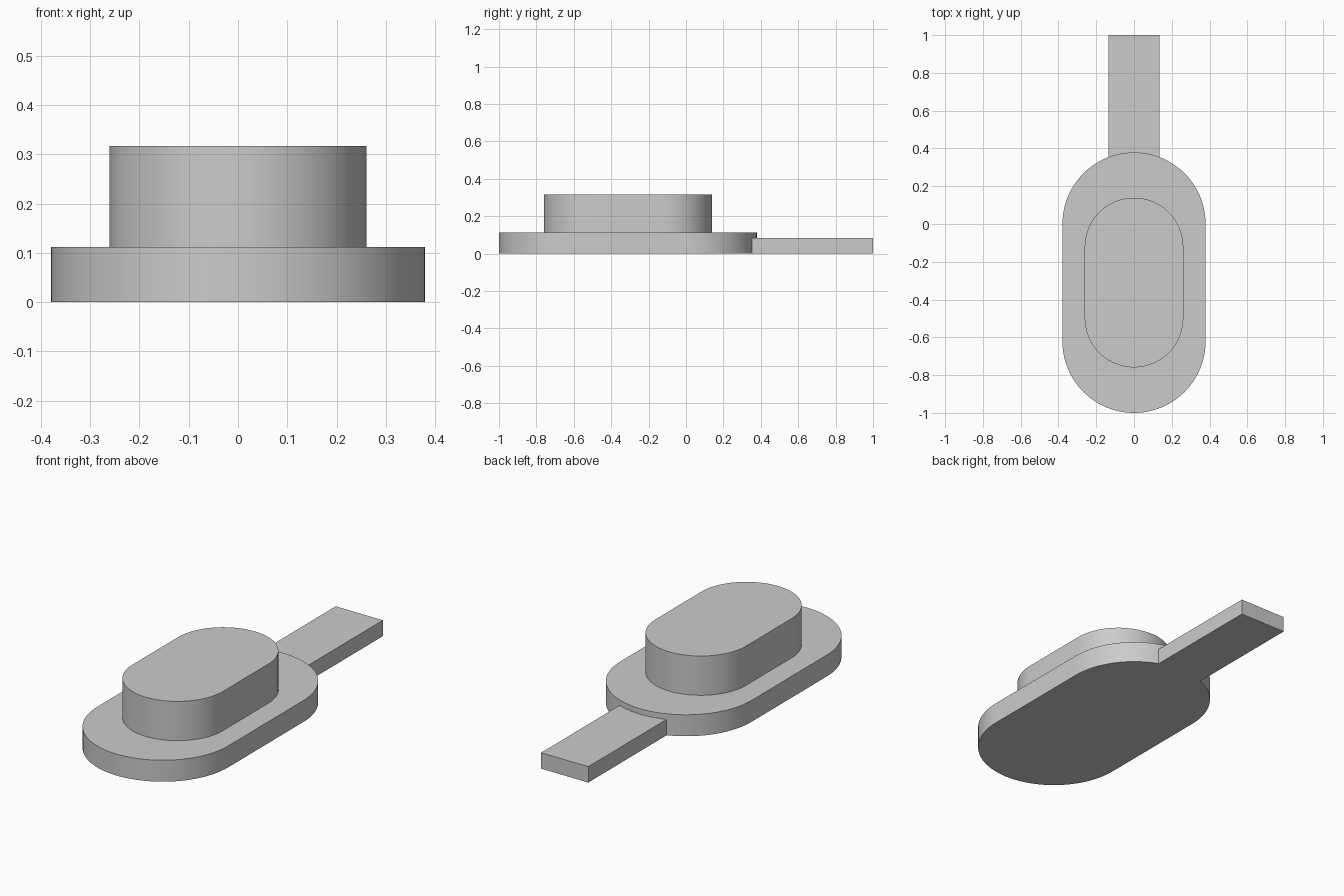
import bpy
import bmesh
from math import pi, cos, sin, asin, radians

cube = bpy.data.objects.get("Cube")
if cube:
    bpy.data.objects.remove(cube, do_unlink=True)

grey = bpy.data.materials.new("plain grey")
grey.use_nodes = True
colour = (0.6, 0.6, 0.6, 1)
grey.diffuse_color = colour
grey.node_tree.nodes["Principled BSDF"].inputs["Base Color"].default_value = colour


def arc(radius, y, start, end, steps):
    """Points on an arc centred on (0, y)."""
    angles = [start + (end - start) * i / steps for i in range(steps + 1)]
    return [(radius * cos(a), y + radius * sin(a)) for a in angles]


def slot(radius, y_front, y_back):
    """Outline with straight sides and two round ends."""
    return arc(radius, y_back, 0, pi, 48) + arc(radius, y_front, pi, 2 * pi, 48)


def extrude(name, outline, bottom, top):
    """Solid made from a flat outline, smooth around its curved sides."""
    bm = bmesh.new()
    face = bm.faces.new([bm.verts.new((x, y, bottom)) for x, y in outline])
    result = bmesh.ops.extrude_face_region(bm, geom=[face], use_keep_orig=True)
    verts = [v for v in result["geom"] if isinstance(v, bmesh.types.BMVert)]
    bmesh.ops.translate(bm, verts=verts, vec=(0, 0, top - bottom))
    bmesh.ops.recalc_face_normals(bm, faces=bm.faces)
    mesh = bpy.data.meshes.new(name)
    bm.to_mesh(mesh)
    bm.free()
    mesh.materials.append(grey)
    obj = bpy.data.objects.new(name, mesh)
    bpy.context.collection.objects.link(obj)
    bpy.ops.object.select_all(action="DESELECT")
    obj.select_set(True)
    bpy.context.view_layer.objects.active = obj
    bpy.ops.object.shade_smooth_by_angle(angle=radians(30))


BASE_RADIUS = 0.379
BASE_TOP = 0.112
BACK_CENTRE = 0.0
FRONT_CENTRE = BASE_RADIUS - 1

# Wide base plate and the raised block on it
extrude("base_plate", slot(BASE_RADIUS, FRONT_CENTRE, BACK_CENTRE), 0, BASE_TOP)
extrude("raised_block", slot(0.261, -0.498, -0.122), BASE_TOP, 0.317)

# Rear tab, its inner end following the round edge of the base
TAB_HALF = 0.136
spread = asin(TAB_HALF / BASE_RADIUS)
inner_end = arc(BASE_RADIUS, BACK_CENTRE, pi / 2 - spread, pi / 2 + spread, 12)
extrude("rear_tab", inner_end + [(-TAB_HALF, 1), (TAB_HALF, 1)], 0, 0.083)
